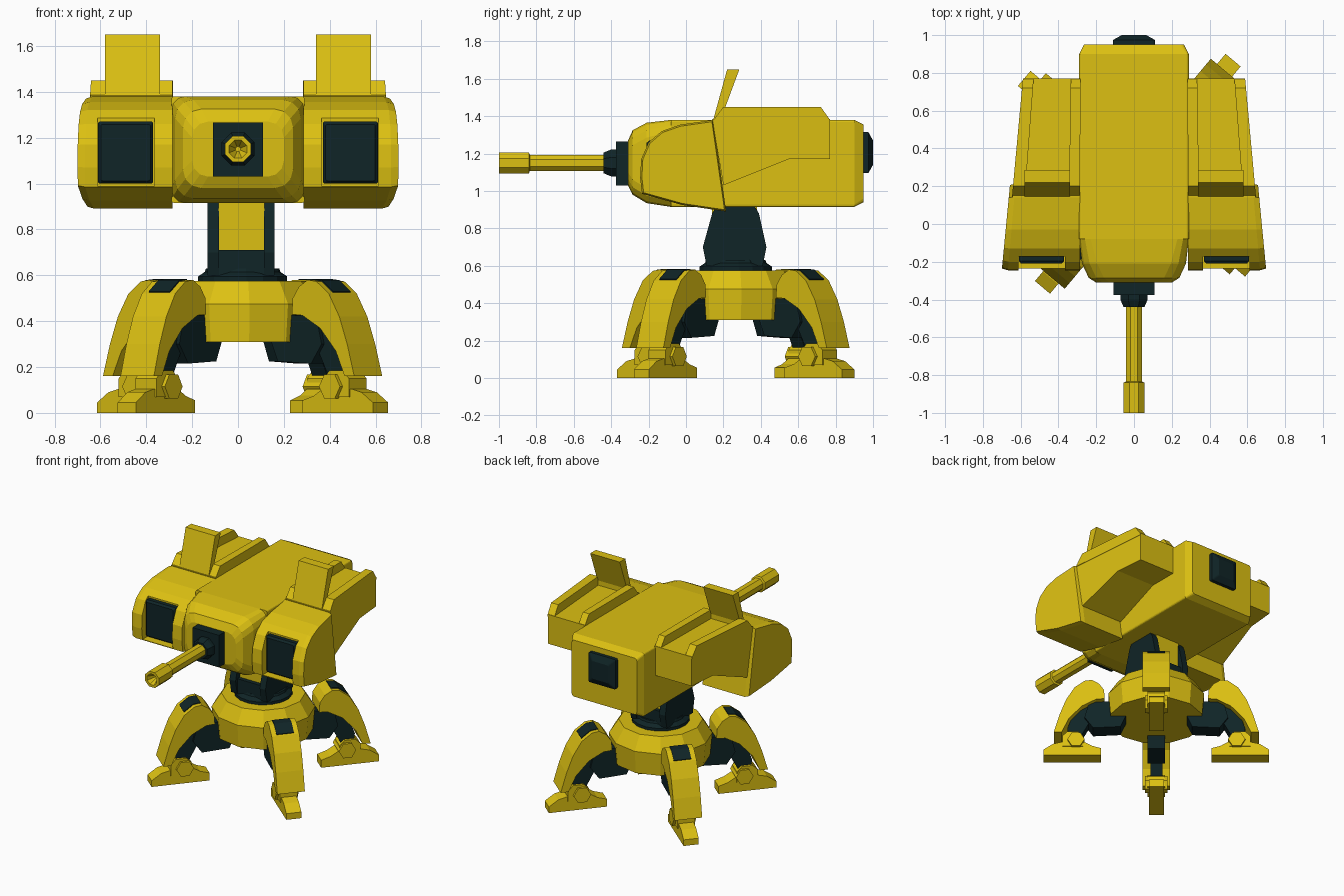
import bpy, bmesh, math

if "Cube" in bpy.data.objects:
    bpy.data.objects.remove(bpy.data.objects["Cube"])


def material(name, rgb):
    m = bpy.data.materials.new(name)
    m.diffuse_color = (*rgb, 1)
    m.use_nodes = True
    m.node_tree.nodes["Principled BSDF"].inputs["Base Color"].default_value = m.diffuse_color
    return m


YELLOW = material("yellow paint", (0.72, 0.53, 0.006))
DARK = material("dark metal", (0.005, 0.018, 0.02))


def loft(name, rings, mat):
    """Skin a list of equal-length closed rings and cap both ends."""
    bm = bmesh.new()
    vs = [[bm.verts.new(p) for p in ring] for ring in rings]
    n = len(vs[0])
    for a, b in zip(vs, vs[1:]):
        for i in range(n):
            j = (i + 1) % n
            bm.faces.new((a[i], a[j], b[j], b[i]))
    bm.faces.new(vs[0])
    bm.faces.new(vs[-1])
    bmesh.ops.recalc_face_normals(bm, faces=bm.faces)
    me = bpy.data.meshes.new(name)
    bm.to_mesh(me)
    bm.free()
    me.materials.append(mat)
    ob = bpy.data.objects.new(name, me)
    bpy.context.collection.objects.link(ob)
    return ob


def box(name, x, y, z, mat):
    ring = lambda yy: [(x[0], yy, z[0]), (x[1], yy, z[0]), (x[1], yy, z[1]), (x[0], yy, z[1])]
    return loft(name, [ring(y[0]), ring(y[1])], mat)


def rounded(y, hx, z0, z1, c):
    """Rounded rectangle in the xz plane."""
    pts = []
    for cx, cz, a0 in ((hx - c, z1 - c, 0), (c - hx, z1 - c, 90), (c - hx, z0 + c, 180), (hx - c, z0 + c, 270)):
        for k in range(4):
            a = math.radians(a0 + 30 * k)
            pts.append((cx + c * math.cos(a), y, cz + c * math.sin(a)))
    return pts


def tube_y(name, steps, z, n, mat):
    """Turned part along y from (y, radius) steps."""
    return loft(name, [[(r * math.cos(math.tau * (k + .5) / n), y, z + r * math.sin(math.tau * (k + .5) / n))
                        for k in range(n)] for y, r in steps], mat)


def shrink(prof, k):
    cu = (min(p[0] for p in prof) + max(p[0] for p in prof)) / 2
    cv = (min(p[1] for p in prof) + max(p[1] for p in prof)) / 2
    return [(cu + (u - cu) * k, cv + (v - cv) * k) for u, v in prof]


# ---- Hull
loft("hull", [rounded(*s) for s in (
    (-.31, .20, 1.03, 1.27, .07), (-.285, .24, .98, 1.325, .08), (-.21, .275, .935, 1.365, .08),
    (-.08, .29, .915, 1.38, .06), (-.079, .29, .915, 1.38, .012), (.90, .29, .915, 1.38, .012),
    (.95, .265, .94, 1.355, .02))], YELLOW)
loft("rear_panel", [rounded(y, h, 1.205 - h, 1.205 + h, .01)
                    for y, h in ((.93, .11), (.975, .11), (1.0, .065))], DARK)

# ---- Cannon
box("gun_mount", (-.108, .108), (-.375, -.24), (1.03, 1.265), DARK)
tube_y("gun_collar", [(-.37, .078), (-.40, .078), (-.44, .06)], 1.15, 8, DARK)
tube_y("gun_barrel", [(-.43, .047), (-.835, .047), (-.84, .061), (-1, .061), (-1, .042), (-.94, .012)],
       1.15, 8, YELLOW)

# ---- Side pods
FRONT = [(-.235, .985), (-.245, 1.07), (-.24, 1.17), (-.20, 1.26), (-.13, 1.32), (-.03, 1.355),
         (.145, 1.38), (.215, .89), (-.02, .925)]
REAR = [(.14, 1.385), (.20, 1.03), (.55, 1.17), (.77, 1.17), (.77, 1.385)]
RAIL = [(.14, 1.37), (.20, 1.45), (.72, 1.45), (.77, 1.38), (.77, 1.37)]
FIN = [(.14, 1.36), (.22, 1.65), (.285, 1.65), (.20, 1.42), (.20, 1.36)]


def side_part(name, s, layers, mat=YELLOW, taper=True):
    """Stack of (x, yz profile) layers; the outer side narrows towards the rear."""
    rings = []
    for x, prof in layers:
        k = .09 * (x - .28) / .36 if taper else 0
        rings.append([(s * (x - k * (y - .12)), y, z) for y, z in prof])
    return loft(name, rings, mat)


for s, tag in ((1, "right"), (-1, "left")):
    pod = side_part("pod_front_" + tag, s, [(.285, FRONT), (.635, FRONT), (.665, shrink(FRONT, .96))])
    xs = sorted((s * .365, s * .612))
    cutter = box("window_cutter_" + tag, xs, (-.4, -.165), (.99, 1.285), DARK)
    cutter.hide_render = True
    cutter.hide_viewport = True
    cut = pod.modifiers.new("window recess", 'BOOLEAN')
    cut.operation, cut.object = 'DIFFERENCE', cutter
    loft("window_" + tag, [[(p[0] + s * .49, p[1], p[2]) for p in rounded(y, h, 1.135 - h - .015, 1.135 + h + .015, .008)]
                           for y, h in ((-.1, .12), (-.195, .12), (-.21, .108))], DARK)
    side_part("pod_rear_" + tag, s, [(.285, REAR), (.645, REAR)])
    side_part("inner_rail_" + tag, s, [(.285, RAIL), (.345, RAIL)])
    side_part("outer_rail_" + tag, s, [(.58, RAIL), (.648, RAIL)])
    side_part("fin_" + tag, s, [(.34, FIN), (.58, FIN)], taper=False)

# ---- Neck and turning base, slightly off the hull centre
CX, CY = .02, .266


def disc(name, steps, n, mat):
    return loft(name, [[(CX + r * math.cos(math.radians(5 + 360 * k / n)),
                         CY + r * math.sin(math.radians(5 + 360 * k / n)), z) for k in range(n)]
                       for z, r in steps], mat)


disc("base", [(.31, .33), (.475, .345), (.575, .28)], 12, YELLOW)
disc("turntable", [(.56, .195), (.595, .195), (.615, .165), (.63, .16)], 16, DARK)
CHEEK = [(.11, .60), (.09, .70), (.14, .88), (.17, .93), (.36, .93), (.39, .88), (.43, .70), (.41, .60)]
for i, (a, b) in enumerate(((-.132, -.083), (.113, .16))):
    loft("neck_cheek_%d" % i, [[(x, y, z) for y, z in CHEEK] for x in (a, b)], DARK)
box("neck_core", (-.09, .12), (.11, .41), (.60, .71), DARK)
box("neck_block", (-.085, .115), (.14, .38), (.70, .93), YELLOW)

# ---- Legs: radius/height profiles
ARMOUR = [(.36, .43), (.365, .50), (.40, .55), (.45, .58), (.50, .573), (.57, .52), (.63, .42),
          (.675, .30), (.715, .16), (.66, .16), (.61, .27), (.52, .37), (.42, .425)]
HATCH = [(.43, .50), (.45, .584), (.50, .579), (.565, .53), (.54, .46)]
THIGH = [(.20, .34), (.25, .225), (.44, .215), (.50, .30), (.47, .42), (.25, .43)]
SHIN = [(.44, .42), (.45, .30), (.53, .15), (.61, .15), (.62, .22), (.55, .42)]
FOOT = [(.385, 0), (.385, .055), (.45, .075), (.50, .105), (.66, .105), (.72, .09), (.785, .045), (.785, 0)]
ANKLE = [(.51, .07), (.51, .15), (.545, .185), (.62, .185), (.655, .15), (.655, .07)]
JOINT = [(.56 + .06 * math.cos(math.tau * k / 6), .115 + .06 * math.sin(math.tau * k / 6)) for k in range(6)]

for i in range(4):
    ca, sa = math.cos(math.radians(50 + 90 * i)), math.sin(math.radians(50 + 90 * i))
    for part, prof, hw, mat in (("armour", ARMOUR, .095, YELLOW), ("hatch", HATCH, .06, DARK),
                                ("thigh", THIGH, .06, DARK), ("shin", SHIN, .042, DARK),
                                ("foot", FOOT, .052, YELLOW), ("ankle", ANKLE, .06, YELLOW),
                                ("joint", JOINT, .078, YELLOW)):
        loft("leg_%s_%d" % (part, i),
             [[(CX + r * ca - w * sa, CY + r * sa + w * ca, z) for r, z in prof] for w in (-hw, hw)], mat)
